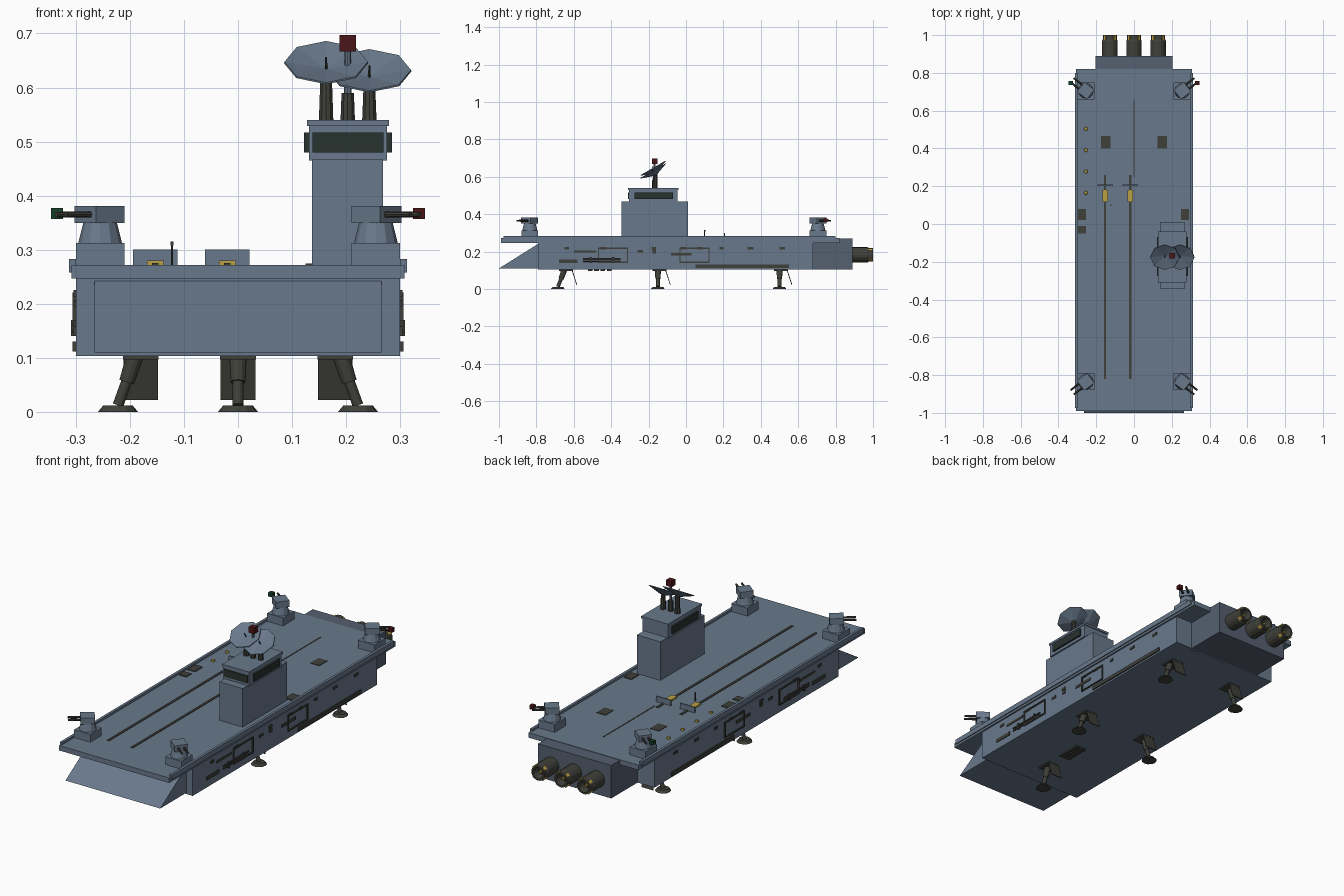
import bpy, bmesh
from math import radians, pi, cos, sin
from mathutils import Vector, Matrix

if "Cube" in bpy.data.objects:
    bpy.data.objects.remove(bpy.data.objects["Cube"])


def mat(name, rgb):
    m = bpy.data.materials.new(name)
    m.diffuse_color = (*rgb, 1)
    m.use_nodes = True
    m.node_tree.nodes["Principled BSDF"].inputs["Base Color"].default_value = m.diffuse_color
    return m


HULL = mat("slate", (0.14, 0.19, 0.26))
STERN = mat("dark_slate", (0.09, 0.115, 0.16))
DARK = mat("gunmetal", (0.05, 0.05, 0.042))
GLASS = mat("glass", (0.02, 0.032, 0.028))
GOLD = mat("gold", (0.5, 0.36, 0.06))
RED = mat("red", (0.07, 0.008, 0.01))
GREEN = mat("green", (0.008, 0.05, 0.02))


def finish(name, bm, m, matrix=None):
    bmesh.ops.recalc_face_normals(bm, faces=bm.faces)
    me = bpy.data.meshes.new(name)
    bm.to_mesh(me)
    bm.free()
    me.materials.append(m)
    ob = bpy.data.objects.new(name, me)
    if matrix is not None:
        ob.matrix_world = matrix
    bpy.context.collection.objects.link(ob)
    return ob


def box(name, x, y, z, m=HULL, matrix=None):
    """Box from (min, max) ranges."""
    bm = bmesh.new()
    bmesh.ops.create_cube(bm, size=1)
    for v in bm.verts:
        v.co = [(r[0] + r[1]) / 2 + c * (r[1] - r[0]) for r, c in zip((x, y, z), v.co)]
    return finish(name, bm, m, matrix)


def tube(name, a, b, r1, r2=None, m=DARK, n=12, matrix=None):
    """Cylinder or cone frustum from point a to point b."""
    a, b = Vector(a), Vector(b)
    bm = bmesh.new()
    bmesh.ops.create_cone(bm, cap_ends=True, segments=n, radius1=r1,
                          radius2=r1 if r2 is None else r2, depth=(b - a).length)
    t = Matrix.Translation((a + b) / 2) @ (b - a).to_track_quat('Z', 'Y').to_matrix().to_4x4()
    bmesh.ops.transform(bm, matrix=t, verts=bm.verts)
    return finish(name, bm, m, matrix)


def lathe(name, profile, m, n, matrix):
    """Revolve an (r, z) profile about z."""
    bm = bmesh.new()
    vs = [bm.verts.new((r, 0, z)) for r, z in profile]
    es = [bm.edges.new(p) for p in zip(vs, vs[1:])]
    bmesh.ops.spin(bm, geom=vs + es, axis=(0, 0, 1), cent=(0, 0, 0), angle=2 * pi, steps=n)
    bmesh.ops.remove_doubles(bm, verts=bm.verts, dist=1e-5)
    return finish(name, bm, m, matrix)


# Hull, stern block, bow ramp
box("hull", (-.3, .3), (-.79, .68), (.103, .25))
box("stern_block", (-.205, .205), (.66, .89), (.103, .27), STERN)
bm = bmesh.new()
f = bm.faces.new([bm.verts.new((-.265, y, z)) for y, z in ((-.785, .11), (-1, .11), (-.785, .245))])
g = bmesh.ops.extrude_face_region(bm, geom=[f])
bmesh.ops.translate(bm, vec=(.53, 0, 0), verts=[v for v in g['geom'] if isinstance(v, bmesh.types.BMVert)])
finish("bow_ramp", bm, HULL)

# Flight deck with side rails
box("flight_deck", (-.308, .308), (-.99, .82), (.247, .272))
for s in (-1, 1):
    box("deck_rail", sorted((s * .3, s * .313)), (-.975, .8), (.258, .283))

# Deck fittings: catapults, deflectors, hatches, lights
for x in (-.153, -.02):
    box("catapult_track", (x - .006, x + .006), (-.82, .26), (.268, .275), DARK)
    box("shuttle", (x - .015, x + .015), (.12, .18), (.27, .28), GOLD)
    box("blast_deflector", (x - .041, x + .041), (.202, .209), (.27, .3))
box("centre_line", (-.003, .003), (.25, .66), (.268, .2735), DARK)
for s in (-1, 1):
    box("deck_hatch", (s * .15 - .025, s * .15 + .025), (.4, .465), (.268, .2745), DARK)
for x, y0, y1 in ((-.275, .02, .08), (-.275, -.05, -.01), (.27, .02, .08)):
    box("deck_lift", (x - .021, x + .021), (y0, y1), (.268, .276), DARK)
for i in range(4):
    y = .165 + i * .113
    tube("deck_light", (-.255, y, .27), (-.255, y, .279), .011, .008, GOLD, 8)
tube("deck_antenna", (-.122, .1, .27), (-.122, .1, .312), .0025, n=6)
box("antenna_tip", (-.125, -.119), (.097, .103), (.308, .315), DARK)

# Engines
for x in (-.128, 0, .128):
    M = Matrix.Translation((x, .885, .183)) @ Matrix.Rotation(-pi / 2, 4, 'X')
    lathe("engine", [(0, 0), (.041, 0), (.041, .085), (.037, .092), (.037, .115),
                     (.028, .115), (.02, .08), (0, .08)], DARK, 16, M)
    tube("engine_core", (0, 0, .07), (0, 0, .1), .012, .006, GOLD, 10, M)
    for k in range(4):
        box("engine_lug", (.03, .0405), (-.008, .008), (.09, .112), GOLD,
            M @ Matrix.Rotation(k * pi / 2 + pi / 4, 4, 'Z'))

# Command tower
box("tower", (.137, .268), (-.345, .01), (.27, .467))
box("bridge", (.131, .276), (-.305, -.045), (.465, .53))
box("bridge_roof", (.128, .279), (-.31, -.04), (.529, .54))
box("bridge_side_windows", (.122, .285), (-.275, -.07), (.48, .517), GLASS)
box("bridge_front_windows", (.138, .269), (-.31, -.28), (.48, .517), GLASS)

# Radar dishes and beacon
for x, z in ((.163, .645), (.243, .63)):
    tube("dish_mast", (x, -.165, .54), (x, -.165, z - .02), .014, .011, DARK, 10)
    M = Matrix.Translation((x, -.175, z)) @ Matrix.Rotation(radians(30), 4, 'X')
    lathe("radar_dish", [(0, -.022), (.016, -.022), (.078, 0), (.077, .003), (0, -.012)], HULL, 8, M)
    tube("dish_feed", (0, 0, -.016), (0, 0, .012), .003, .002, DARK, 6, M)
tube("beacon_mast", (.203, -.168, .54), (.203, -.168, .59), .014, .012, DARK, 10)
tube("beacon_pole", (.203, -.168, .585), (.203, -.168, .67), .007, .006, HULL, 8)
box("beacon", (.188, .218), (-.183, -.153), (.667, .697), RED)

# Corner turrets
for sx in (-1, 1):
    for y, sy in ((.705, 1), (-.835, -1)):
        x = sx * .255
        box("turret_base", (x - .045, x + .045), (y - .045, y + .045), (.27, .312))
        tube("turret_ring", (x, y, .31), (x, y, .35), .041, .031, HULL, 12)
        ang = radians(38) * sy if sx > 0 else pi - radians(38) * sy
        M = Matrix.Translation((x, y, .365)) @ Matrix.Rotation(ang, 4, 'Z')
        box("turret_head", (-.032, .035), (-.032, .032), (-.016, .016), HULL, M)
        for o in (-.014, .014):
            tube("gun_barrel", (.03, o, 0), (.092, o, 0), .006, .005, DARK, 8, M)
        if sy > 0:
            box("nav_light", (sx * .335 - .011, sx * .335 + .011), (.735, .757), (.357, .377),
                RED if sx > 0 else GREEN)

# Landing legs, pads and bay doors
for x, y in ((0, -.65), (-.19, -.15), (.19, -.15), (-.19, .5), (.19, .5)):
    s = (x > 0) - (x < 0)
    dy = -.035 if s == 0 else 0
    px, py = x + s * .032, y + dy
    tube("leg_strut", (x, y, .105), ((x + px) / 2, (y + py) / 2, .055), .016, .014)
    tube("leg_piston", (x, y, .1), (px, py, .012), .01)
    tube("foot_pad", (px, py, 0), (px, py, .012), .037, .027, DARK, 12)
    cx = x - s * .01
    box("leg_bay", (cx - .033, cx + .033), (y - .03, y + .045), (.097, .106), DARK)
    box("bay_door", (-.032, .032), (-.002, .002), (-.085, 0), DARK,
        Matrix.Translation((cx, y + .04, .103)) @ Matrix.Rotation(radians(18), 4, 'X'))

# Belly vents
for i in range(4):
    box("belly_vent", (-.03, .03), (-.525 + i * .034, -.5 + i * .034), (.096, .106), DARK)

# Hull side details on both sides: (y range, z range, depth)
plates = [((-.68, -.58), (.14, .158), .004), ((-.6, -.48), (.195, .207), .003),
          ((-.08, .03), (.178, .192), .004), ((.05, .55), (.112, .13), .006)]
plates += [((y, y + w), (.212, .225), .004) for y, w in
           ((-.65, .025), (-.46, .035), (-.185, .025), (-.03, .03), (.06, .025), (.18, .02), (.33, .03), (.5, .03))]
plates += [((-.26, -.23), (.195, .208), .004), ((-.18, -.16), (.19, .21), .004)]
for s in (-1, 1):
    for yr, zr, d in plates:
        box("side_plate", sorted((s * .295, s * (.3 + d))), yr, zr, DARK)
    for y0, y1 in ((-.47, -.31), (-.035, .125)):
        for yr, zr in (((y0, y1), (.215, .221)), ((y0, y1), (.14, .146)),
                       ((y0, y0 + .006), (.14, .221)), ((y1 - .006, y1), (.14, .221))):
            box("cargo_door_frame", sorted((s * .295, s * .306)), yr, zr, DARK)
    for z in (.149, .162):
        tube("side_pipe", (s * .303, -.55, z), (s * .303, -.35, z), .004, n=8)
    for y in (-.51, -.39):
        box("pipe_clamp", sorted((s * .295, s * .309)), (y - .005, y + .005), (.14, .17), DARK)
